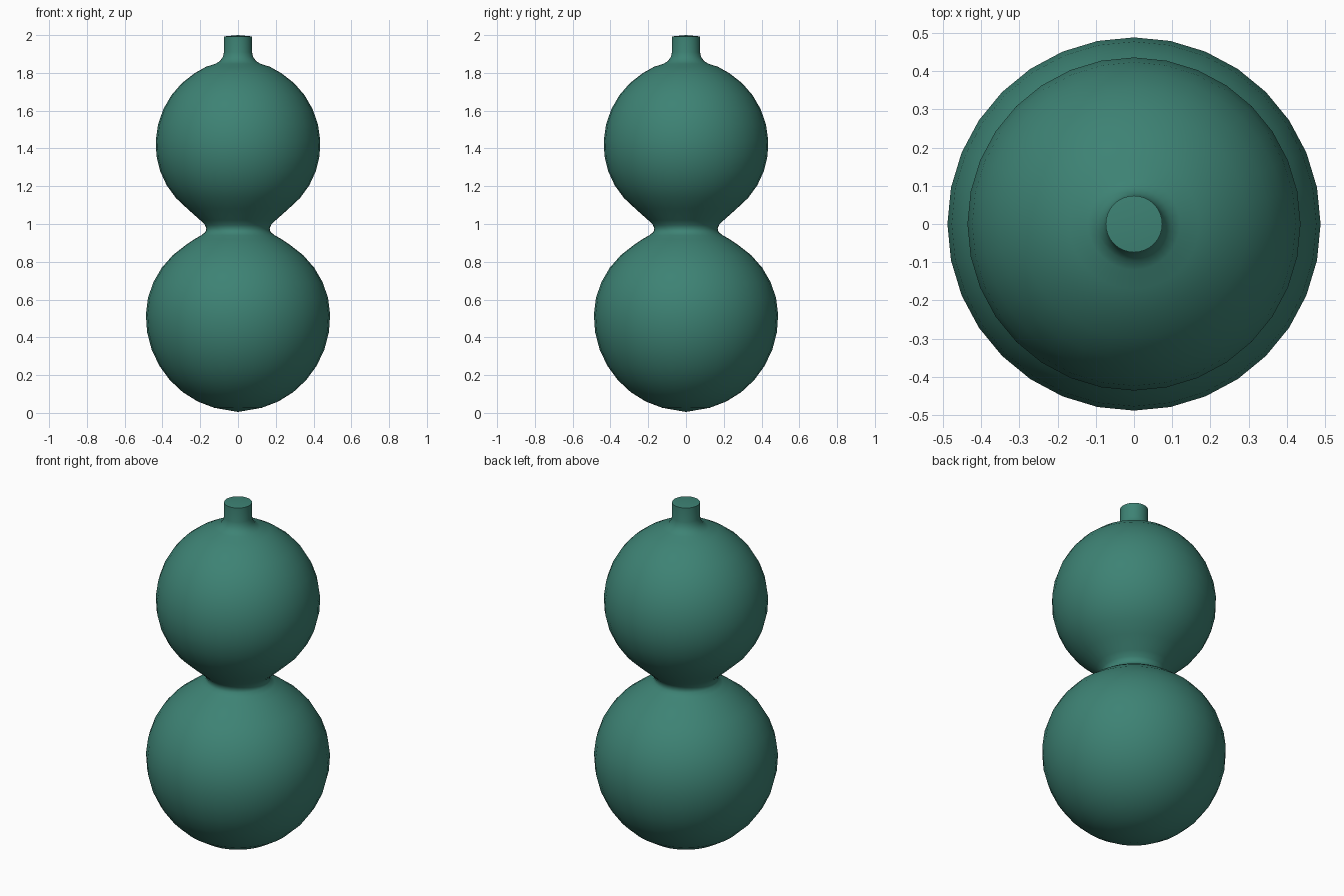
import bpy, bmesh, math

if "Cube" in bpy.data.objects:
    bpy.data.objects.remove(bpy.data.objects["Cube"])

SEGMENTS = 32

green = bpy.data.materials.new("jade_green")
green.diffuse_color = (0.047, 0.225, 0.175, 1)
green.use_nodes = True
green.node_tree.nodes["Principled BSDF"].inputs["Base Color"].default_value = green.diffuse_color


def bulb(cz, radius, low, high, start, end, steps):
    """Profile arc of a rounded bulb; angles in degrees, -90 is the bottom."""
    pts = []
    for i in range(steps + 1):
        a = math.radians(start + (end - start) * i / steps)
        height = low if a < 0 else high
        pts.append((radius * math.cos(a), cz + height * math.sin(a)))
    return pts


# Lower bulb, pinched waist, upper bulb, then the short spout
profile = [(0, 0.005)]
profile += bulb(0.51, 0.488, 0.5, 0.46, -75, 56, 12)
profile += [(0.235, 0.917), (0.195, 0.94), (0.172, 0.958), (0.168, 0.975),
            (0.175, 0.995), (0.2, 1.02)]
profile += bulb(1.42, 0.436, 0.43, 0.445, -52, 58, 10)
profile += [(0.17, 1.832), (0.12, 1.848), (0.095, 1.863), (0.08, 1.885),
            (0.074, 1.91), (0.074, 1.993), (0, 2.0)]

# Revolve the profile about z
bm = bmesh.new()
verts = [bm.verts.new((r, 0, z)) for r, z in profile]
edges = [bm.edges.new(pair) for pair in zip(verts, verts[1:])]
bmesh.ops.spin(bm, geom=verts + edges, cent=(0, 0, 0), axis=(0, 0, 1),
               angle=math.tau, steps=SEGMENTS, use_duplicate=False)
bmesh.ops.remove_doubles(bm, verts=bm.verts, dist=0.0005)
bmesh.ops.recalc_face_normals(bm, faces=bm.faces)
mesh = bpy.data.meshes.new("gourd_bottle")
bm.to_mesh(mesh)
bm.free()
bottle = bpy.data.objects.new("gourd_bottle", mesh)
bpy.context.collection.objects.link(bottle)
mesh.materials.append(green)

# Smooth walls with a crisp rim
bpy.context.view_layer.objects.active = bottle
bottle.select_set(True)
bpy.ops.object.shade_smooth_by_angle(angle=math.radians(50))
